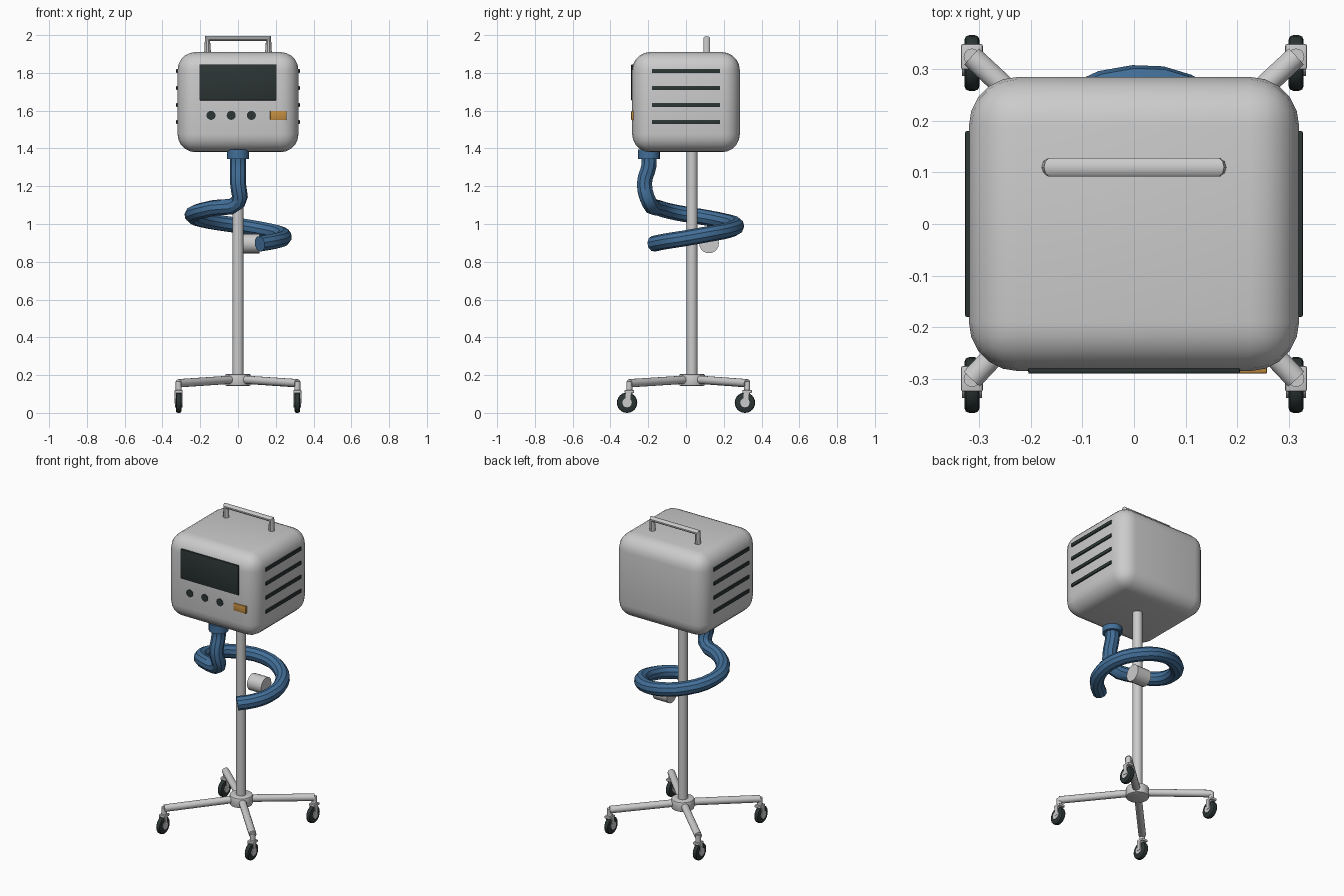
import bpy, math
from mathutils import Vector

if "Cube" in bpy.data.objects:
    bpy.data.objects.remove(bpy.data.objects["Cube"])


def material(name, rgb):
    m = bpy.data.materials.new(name)
    m.diffuse_color = (*rgb, 1)
    m.use_nodes = True
    m.node_tree.nodes["Principled BSDF"].inputs["Base Color"].default_value = m.diffuse_color
    return m


BLUE = material("hose_blue", (0.055, 0.16, 0.32))
DARK = material("dark", (0.025, 0.035, 0.035))
ORANGE = material("orange", (0.55, 0.27, 0.05))


def finish(name, mat=None, bevel=0, segments=2):
    o = bpy.context.object
    o.name = name
    if mat:
        o.data.materials.append(mat)
    if bevel:
        b = o.modifiers.new("bevel", "BEVEL")
        b.width, b.segments = bevel, segments
        bpy.ops.object.modifier_apply(modifier="bevel")
    bpy.ops.object.shade_smooth_by_angle(angle=math.radians(35))
    return o


def box(name, loc, size, mat=None, bevel=0, segments=2):
    bpy.ops.mesh.primitive_cube_add(size=1, location=loc)
    bpy.context.object.scale = size
    bpy.ops.object.transform_apply(location=False, rotation=False, scale=True)
    return finish(name, mat, bevel, segments)


def rod(name, a, b, r, sides=16, mat=None, bevel=0):
    a, b = Vector(a), Vector(b)
    bpy.ops.mesh.primitive_cylinder_add(vertices=sides, radius=r, depth=(b - a).length,
                                        location=(a + b) / 2)
    bpy.context.object.rotation_euler = (b - a).to_track_quat('Z', 'Y').to_euler()
    return finish(name, mat, bevel)


def tube(name, pts, r, mat=None, smooth=False):
    c = bpy.data.curves.new(name, 'CURVE')
    c.dimensions = '3D'
    c.bevel_depth, c.bevel_resolution = r, 3
    c.use_fill_caps = True
    c.resolution_u = 3
    s = c.splines.new('BEZIER')
    s.bezier_points.add(len(pts) - 1)
    for p, co in zip(s.bezier_points, pts):
        p.co = co
        p.handle_left_type = p.handle_right_type = 'AUTO' if smooth else 'VECTOR'
    o = bpy.data.objects.new(name, c)
    bpy.context.collection.objects.link(o)
    bpy.ops.object.select_all(action='DESELECT')
    o.select_set(True)
    bpy.context.view_layer.objects.active = o
    bpy.ops.object.convert(target='MESH')
    return finish(name, mat)


# Monitor housing and front panel
box("housing", (0, 0, 1.645), (0.64, 0.57, 0.53), None, 0.095, 5)
box("screen", (0, -0.28, 1.75), (0.41, 0.02, 0.19), DARK, 0.003)
for i in range(3):
    x = -0.143 + 0.107 * i
    rod(f"knob_{i + 1}", (x, -0.27, 1.575), (x, -0.288, 1.575), 0.024, 16, DARK)
box("button", (0.214, -0.28, 1.575), (0.088, 0.02, 0.048), ORANGE, 0.003)

# Side vents
for side in (-1, 1):
    for i in range(4):
        box(f"vent_{side}_{i + 1}", (side * 0.318, 0, 1.54 + 0.09 * i),
            (0.018, 0.36, 0.023), DARK, 0.003)

# Carry handle
tube("handle", [(-0.161, 0.11, 1.89), (-0.161, 0.11, 1.981),
                (0.161, 0.11, 1.981), (0.161, 0.11, 1.89)], 0.019)

# Stand pole, hub and hose holder
PY = 0.032
rod("pole", (0, PY, 0.16), (0, PY, 1.42), 0.029, 20)
rod("hub", (0, PY, 0.143), (0, PY, 0.206), 0.068, 20, None, 0.008)
rod("hose_holder", (0.015, 0.122, 0.897), (0.115, 0.122, 0.897), 0.052, 20)

# Hose hanging from its collar and looping round the pole
rod("hose_collar", (0, -0.196, 1.345), (0, -0.196, 1.395), 0.058, 20, BLUE)
tube("hose", [(0, -0.196, 1.36), (0, -0.196, 1.31), (0, -0.22, 1.215), (0, -0.195, 1.115),
              (-0.13, -0.145, 1.085), (-0.225, -0.05, 1.06), (-0.235, 0.07, 1.04),
              (-0.15, 0.2, 1.015), (0, 0.266, 0.992), (0.14, 0.225, 0.968),
              (0.23, 0.11, 0.945), (0.235, -0.02, 0.922), (0.19, -0.11, 0.908),
              (0.115, -0.172, 0.895)], 0.042, BLUE, True)

# Four legs with casters
for sx in (-1, 1):
    for sy in (-1, 1):
        tag = ("front" if sy < 0 else "back") + ("_left" if sx < 0 else "_right")
        x, wy = sx * 0.314, sy * 0.312
        ly = wy + 0.012
        rod("leg_" + tag, (0, PY, 0.178), (x, ly, 0.157), 0.022, 14)
        rod("caster_stem_" + tag, (x, ly, 0.095), (x, ly, 0.165), 0.016, 12)
        box("caster_fork_" + tag, (x, ly, 0.113), (0.042, 0.05, 0.016), None, 0.004)
        for s in (-1, 1):
            box(f"fork_arm_{tag}_{s}", (x + s * 0.018, wy + 0.005, 0.083),
                (0.006, 0.026, 0.065))
        rod("wheel_" + tag, (x - 0.0145, wy, 0.054), (x + 0.0145, wy, 0.054),
            0.054, 24, DARK, 0.009)
        rod("wheel_hub_" + tag, (x - 0.019, wy, 0.054), (x + 0.019, wy, 0.054), 0.025, 12)
